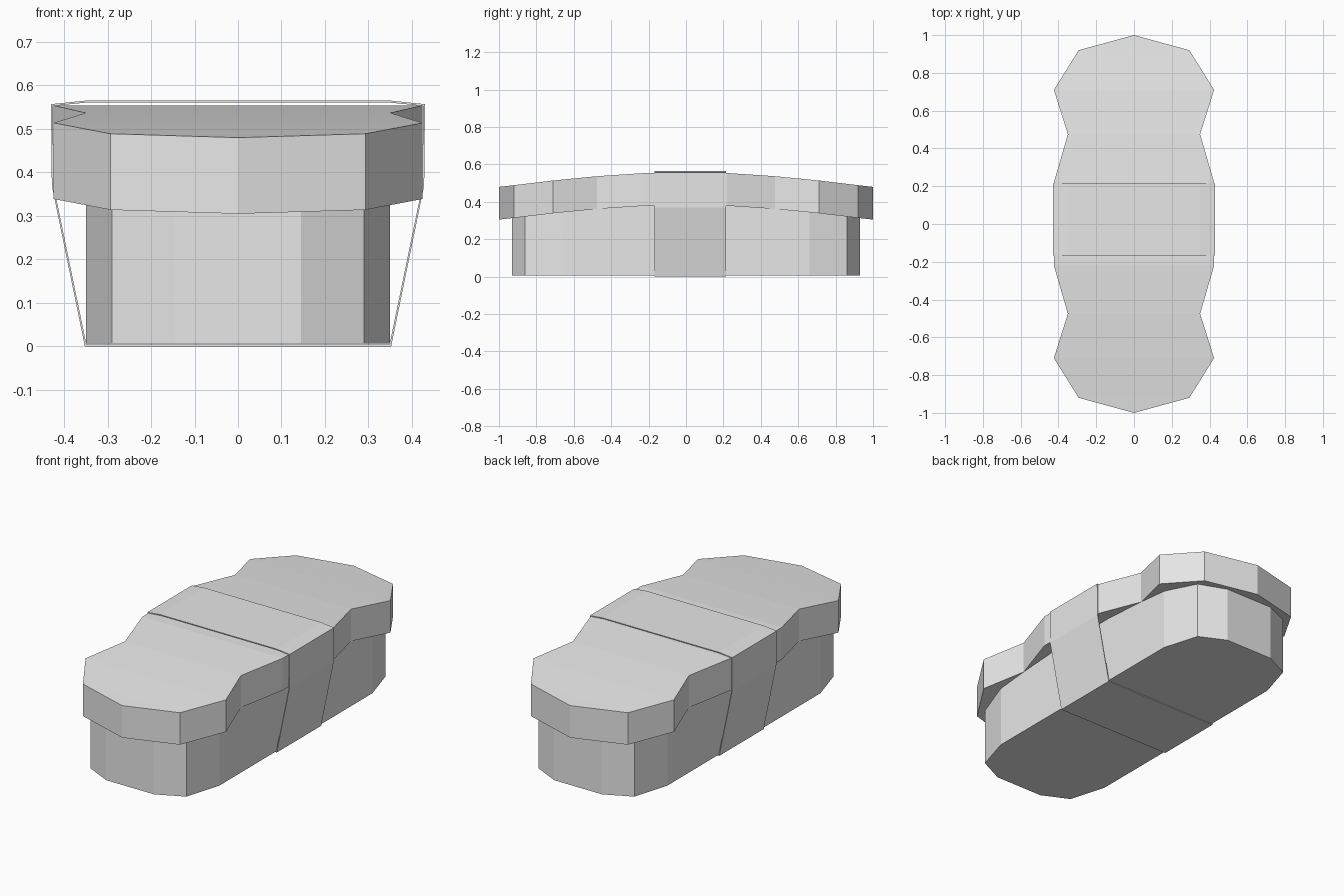
import bpy
import bmesh

cube = bpy.data.objects.get("Cube")
if cube:
    bpy.data.objects.remove(cube, do_unlink=True)

grey = bpy.data.materials.new("light grey")
grey.use_nodes = True
colour = (0.8, 0.8, 0.8, 1)
grey.diffuse_color = colour
grey.node_tree.nodes["Principled BSDF"].inputs["Base Color"].default_value = colour


def loft(name, rings, closed=False):
    """Join four-sided or longer rings into a flat shaded solid."""
    bm = bmesh.new()
    loops = [[bm.verts.new(p) for p in ring] for ring in rings]
    pairs = list(zip(loops, loops[1:]))
    if closed:
        pairs.append((loops[-1], loops[0]))
    for a, b in pairs:
        for i in range(len(a)):
            j = (i + 1) % len(a)
            bm.faces.new((a[i], a[j], b[j], b[i]))
    if not closed:
        bm.faces.new(loops[0])
        bm.faces.new(loops[-1])
    bmesh.ops.remove_doubles(bm, verts=bm.verts, dist=0.0005)
    bmesh.ops.recalc_face_normals(bm, faces=bm.faces)
    mesh = bpy.data.meshes.new(name)
    bm.to_mesh(mesh)
    bm.free()
    mesh.materials.append(grey)
    obj = bpy.data.objects.new(name, mesh)
    bpy.context.collection.objects.link(obj)
    return obj


def section(y, half_width, bottom, top):
    w = half_width
    return [(-w, y, bottom), (w, y, bottom), (w, y, top), (-w, y, top)]


def both_ends(rows):
    """Mirror rows (y, half width, bottom, top) from the back to the front."""
    front = [section(-y, *rest) for y, *rest in rows]
    back = [section(y, *rest) for y, *rest in reversed(rows)]
    return front + back


# Rice block with bevelled ends, its top tucked under the topping
floor = 0.007
loft("rice_block", both_ends([
    (0.93, 0.145, floor, 0.315), (0.86, 0.29, floor, 0.325),
    (0.66, 0.35, floor, 0.347), (0.475, 0.35, floor, 0.362),
    (0.22, 0.35, floor, 0.38)]))

# Arched topping slab with a waist on each half
thick = 0.175
outline = [(1.0, 0.0, 0.48), (0.92, 0.293, 0.489), (0.71, 0.424, 0.514),
           (0.475, 0.35, 0.537), (0.22, 0.424, 0.554)]
loft("topping", both_ends([(y, w, z - thick, z) for y, w, z in outline]))

# Thin hollow wrap around the middle, set slightly towards the back
half = [(0.352, 0.0), (0.428, 0.37), (0.43, 0.557), (0.352, 0.565)]
outer = half + [(-x, z) for x, z in reversed(half)]
mid = 0.2825
inner = [(x * 0.99, mid + (z - mid) * 0.985) for x, z in outer]
front, back = -0.168, 0.215
loft("wrap", [[(x, y, z) for x, z in ring] for ring, y in
              ((outer, front), (outer, back), (inner, back), (inner, front))],
     closed=True)
